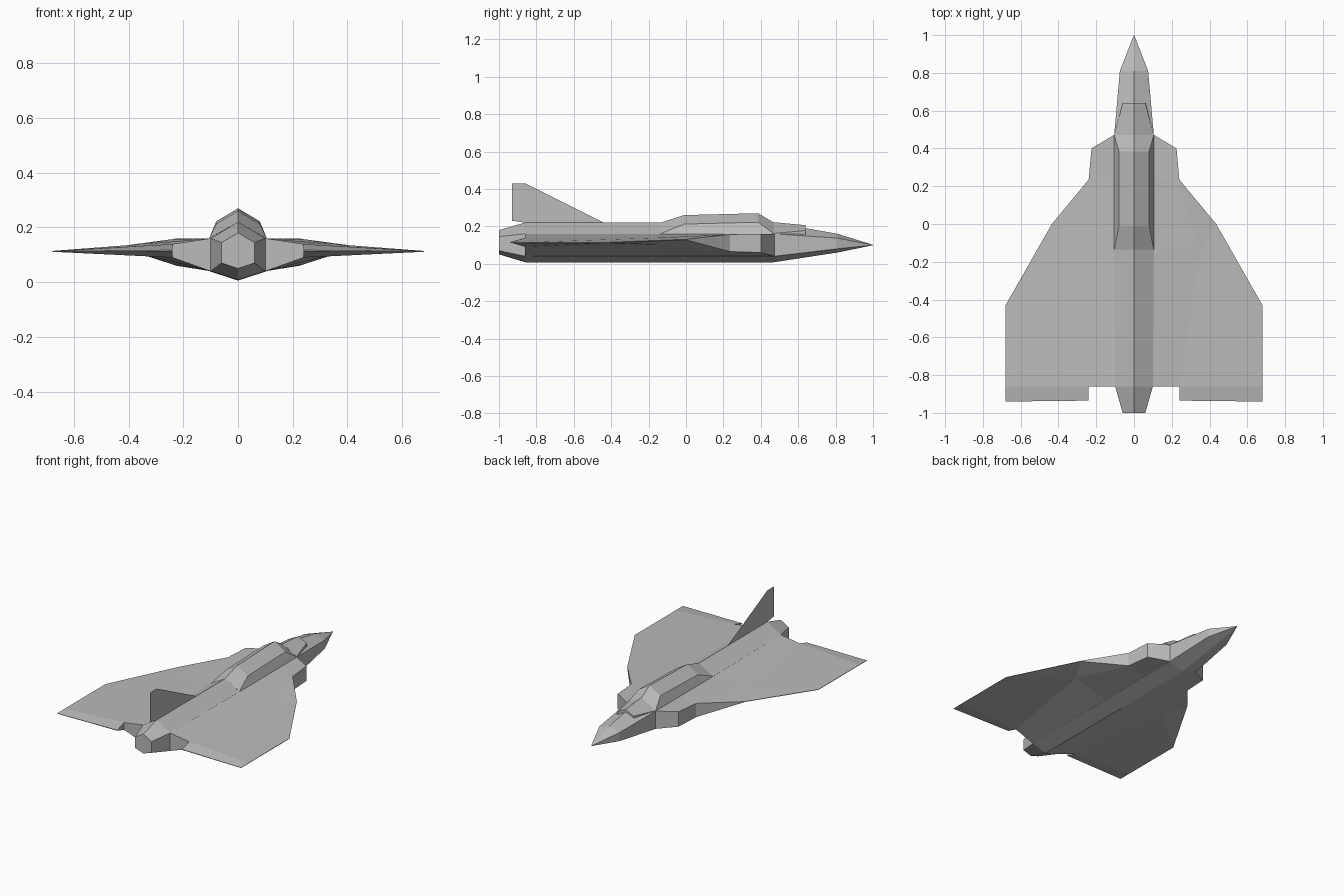
import bpy, bmesh

if "Cube" in bpy.data.objects:
    bpy.data.objects.remove(bpy.data.objects["Cube"])

grey = bpy.data.materials.new("light_grey")
grey.diffuse_color = (0.5, 0.5, 0.5, 1)
grey.use_nodes = True
grey.node_tree.nodes["Principled BSDF"].inputs["Base Color"].default_value = grey.diffuse_color


def make(name, verts, faces, solid=True):
    bm = bmesh.new()
    vs = [bm.verts.new(v) for v in verts]
    for f in faces:
        bm.faces.new([vs[i] for i in f])
    if solid:
        bmesh.ops.remove_doubles(bm, verts=bm.verts, dist=1e-5)
        bmesh.ops.recalc_face_normals(bm, faces=bm.faces)
    me = bpy.data.meshes.new(name)
    bm.to_mesh(me)
    bm.free()
    ob = bpy.data.objects.new(name, me)
    me.materials.append(grey)
    bpy.context.collection.objects.link(ob)
    return ob


def loft(name, rings):
    """Skin between equal-sized rings and cap both ends."""
    n = len(rings[0])
    verts = [v for r in rings for v in r]
    faces = [(k * n + i, k * n + (i + 1) % n, (k + 1) * n + (i + 1) % n, (k + 1) * n + i)
             for k in range(len(rings) - 1) for i in range(n)]
    faces += [tuple(range(n)), tuple(range(len(verts) - n, len(verts)))]
    return make(name, verts, faces)


def hexagon(y, w, top, up, low, bottom):
    return [(0, y, top), (w, y, up), (w, y, low), (0, y, bottom), (-w, y, low), (-w, y, up)]


def roof(y, w, top, side, base_w, base, dy=0):
    """Peaked section; dy slants its foot along the body."""
    return [(0, y, top), (w, y, side), (base_w, y + dy, base),
            (-base_w, y + dy, base), (-w, y, side)]


# Fuselage: pointed nose, hexagonal body, tapered nozzle
loft("fuselage", [
    hexagon(1.0, 0.001, 0.101, 0.1005, 0.0995, 0.099),
    hexagon(0.81, 0.075, 0.16, 0.137, 0.08, 0.06),
    hexagon(0.47, 0.105, 0.22, 0.16, 0.04, 0.008),
    hexagon(-0.13, 0.105, 0.22, 0.16, 0.04, 0.006),
    hexagon(-0.86, 0.1, 0.22, 0.16, 0.04, 0.008),
    hexagon(-1.0, 0.06, 0.18, 0.145, 0.07, 0.05)])

# Raised spine behind the cockpit
loft("spine_hump", [
    roof(0.47, 0.1045, 0.22, 0.161, 0.105, 0.16),
    roof(0.385, 0.08, 0.27, 0.222, 0.105, 0.16),
    roof(-0.01, 0.08, 0.26, 0.212, 0.105, 0.16),
    roof(-0.135, 0.1045, 0.22, 0.161, 0.105, 0.16)])

# Windscreen wedge with a small step at its front
loft("windscreen", [
    roof(0.64, 0.06, 0.206, 0.178, 0.062, 0.155),
    roof(0.47, 0.104, 0.222, 0.162, 0.105, 0.155)])

# Wing with intake: plan points with upper and lower heights
plan = {
    "A": (0.10, 0.475, 0.16, 0.04), "B": (0.225, 0.4, 0.16, 0.06),
    "C": (0.24, 0.235, 0.157, 0.065), "D": (0.435, 0.0, 0.131, 0.128),
    "E": (0.68, -0.43, 0.114, 0.111), "Q": (0.68, -0.86, 0.114, 0.111),
    "F": (0.68, -0.94, 0.113, 0.111), "G": (0.24, -0.935, 0.117, 0.113),
    "H": (0.24, -0.86, 0.139, 0.09), "I": (0.10, -0.86, 0.16, 0.04),
    "J": (0.10, 0.235, 0.16, 0.04), "N": (0.35, -0.15, 0.139, 0.102),
    "R": (0.10, -0.15, 0.16, 0.04)}
keys = list(plan)
panels = ["ABCJ", "JCNR", "CDN", "RNHI", "NDE", "NEQH", "HQFG"]
rim = "ABCDEQFGHIRJ"
m = len(keys)
for side, s in (("right", 1), ("left", -1)):
    verts = [(s * x, y, z) for x, y, z, _ in plan.values()]
    verts += [(s * x, y, z) for x, y, _, z in plan.values()]
    faces = [[keys.index(c) for c in p] for p in panels]
    faces += [[m + i for i in reversed(f)] for f in faces]
    for a, b in zip(rim, rim[1:] + rim[0]):
        i, j = keys.index(a), keys.index(b)
        faces.append([i, j, m + j, m + i])
    make(side + "_wing", verts, faces)

# Thin tail fin
make("tail_fin", [(0, -0.93, 0.43), (0, -0.86, 0.43), (0, -0.44, 0.22),
                  (0, -0.86, 0.22), (0, -0.93, 0.23)], [(0, 1, 2, 3, 4)], solid=False)
